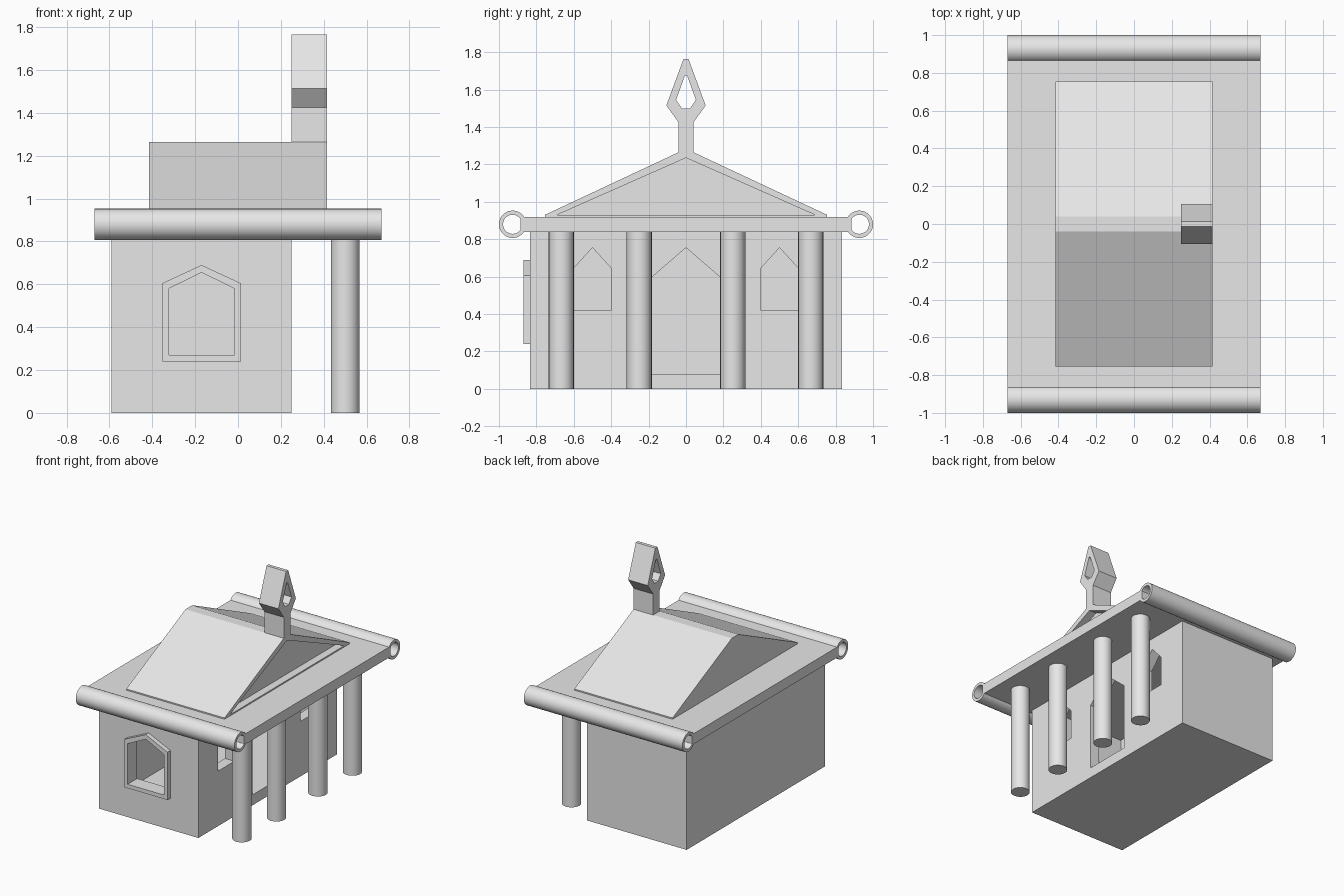
import bpy, bmesh, math
from mathutils import Vector

cube = bpy.data.objects.get("Cube")
if cube:
    bpy.data.objects.remove(cube, do_unlink=True)

stone = bpy.data.materials.new("light grey stone")
stone.use_nodes = True
GREY = (0.8, 0.8, 0.8, 1)
stone.diffuse_color = GREY
for node in stone.node_tree.nodes:
    if node.type == 'BSDF_PRINCIPLED':
        node.inputs["Base Color"].default_value = GREY


def prism(name, points, axis, lo, hi):
    """Extrude a flat outline along an axis; points use the two other axes in xyz order."""
    def place(p, h):
        c = list(p)
        c.insert("xyz".index(axis), h)
        return Vector(c)
    bm = bmesh.new()
    base = bm.faces.new([bm.verts.new(place(p, lo)) for p in points])
    out = bmesh.ops.extrude_face_region(bm, geom=[base])
    shift = place((0, 0), hi - lo)
    bmesh.ops.translate(bm, vec=shift,
                        verts=[v for v in out["geom"] if isinstance(v, bmesh.types.BMVert)])
    bmesh.ops.recalc_face_normals(bm, faces=bm.faces)
    mesh = bpy.data.meshes.new(name)
    bm.to_mesh(mesh)
    bm.free()
    mesh.materials.append(stone)
    obj = bpy.data.objects.new(name, mesh)
    bpy.context.scene.collection.objects.link(obj)
    return obj


def cut(obj, *cutters):
    """Subtract the cutters, bake the result and discard the cutters."""
    for c in cutters:
        c.hide_render = True
        mod = obj.modifiers.new("cut", 'BOOLEAN')
        mod.operation, mod.solver, mod.object = 'DIFFERENCE', 'EXACT', c
        bpy.context.view_layer.update()
        graph = bpy.context.evaluated_depsgraph_get()
        mesh = bpy.data.meshes.new_from_object(obj.evaluated_get(graph))
        obj.modifiers.clear()
        obj.data = mesh
        bpy.data.objects.remove(c, do_unlink=True)
    return obj


def rect(a0, a1, b0, b1):
    return [(a0, b0), (a1, b0), (a1, b1), (a0, b1)]


def circle(a, b, r, n=48):
    return [(a + r * math.cos(2 * math.pi * i / n), b + r * math.sin(2 * math.pi * i / n))
            for i in range(n)]


def pointed(mid, half, bottom, shoulder, peak):
    return [(mid - half, bottom), (mid + half, bottom), (mid + half, shoulder),
            (mid, peak), (mid - half, shoulder)]


def mirrored(half):
    """Complete a symmetric outline from its positive half, listed bottom to top."""
    return half + [(-a, b) for a, b in reversed(half)]


# Hollow hall with a door, two porch windows and one front window
MID = -0.17
front_opening = pointed(MID, 0.153, 0.27, 0.58, 0.655)
hall = prism("hall", rect(-0.59, 0.25, -0.835, 0.835), 'z', 0, 0.84)
cut(hall,
    prism("room", rect(-0.51, 0.17, -0.755, 0.755), 'z', 0.08, 1),
    prism("door_cut", pointed(0, 0.185, 0.08, 0.595, 0.755), 'x', 0.1, 0.3),
    prism("window_cut", pointed(0.5, 0.1, 0.42, 0.645, 0.755), 'x', 0.1, 0.3),
    prism("window_cut", pointed(-0.5, 0.1, 0.42, 0.645, 0.755), 'x', 0.1, 0.3),
    prism("front_cut", front_opening, 'y', -0.9, -0.7))

# Raised frame around the front window
frame = prism("window_frame", pointed(MID, 0.183, 0.24, 0.605, 0.69), 'y', -0.87, -0.835)
cut(frame, prism("frame_cut", front_opening, 'y', -0.95, -0.8))

# Flat roof slab with a hollow roll along each end
prism("roof_slab", rect(-0.67, 0.67, -0.885, 0.885), 'z', 0.84, 0.92)
rounds = []
for side, label in ((-1, "front"), (1, "back")):
    roll = prism(label + "_roof_roll", circle(side * 0.927, 0.88, 0.073), 'x', -0.67, 0.67)
    cut(roll, prism("roll_cut", circle(side * 0.927, 0.88, 0.051), 'x', -1, 1))
    rounds.append(roll)

# Porch columns
for i, y in enumerate((-0.667, -0.25, 0.25, 0.667)):
    rounds.append(prism(f"column_{i + 1}", circle(0.5, y, 0.067), 'z', 0, 0.84))

# Gabled roof with a recessed pediment above the porch
gable = prism("gable_roof", mirrored([(0.755, 0.92), (0.755, 0.93), (0.04, 1.265)]),
              'x', -0.415, 0.415)
cut(gable, prism("pediment_cut", [(-0.69, 0.93), (0.69, 0.93), (0, 1.235)], 'x', 0.355, 0.6))

# Pierced finial on the ridge
finial = prism("finial", mirrored([(0.04, 1.265), (0.04, 1.425), (0.105, 1.515), (0.013, 1.765)]),
               'x', 0.25, 0.415)
cut(finial, prism("finial_cut", mirrored([(0.022, 1.5), (0.053, 1.545), (0.006, 1.675)]),
                  'x', 0.1, 0.6))

# Smooth the round parts, keeping their rims sharp
bpy.ops.object.select_all(action='DESELECT')
for obj in rounds:
    obj.select_set(True)
bpy.context.view_layer.objects.active = rounds[0]
bpy.ops.object.shade_smooth_by_angle(angle=math.radians(30))
